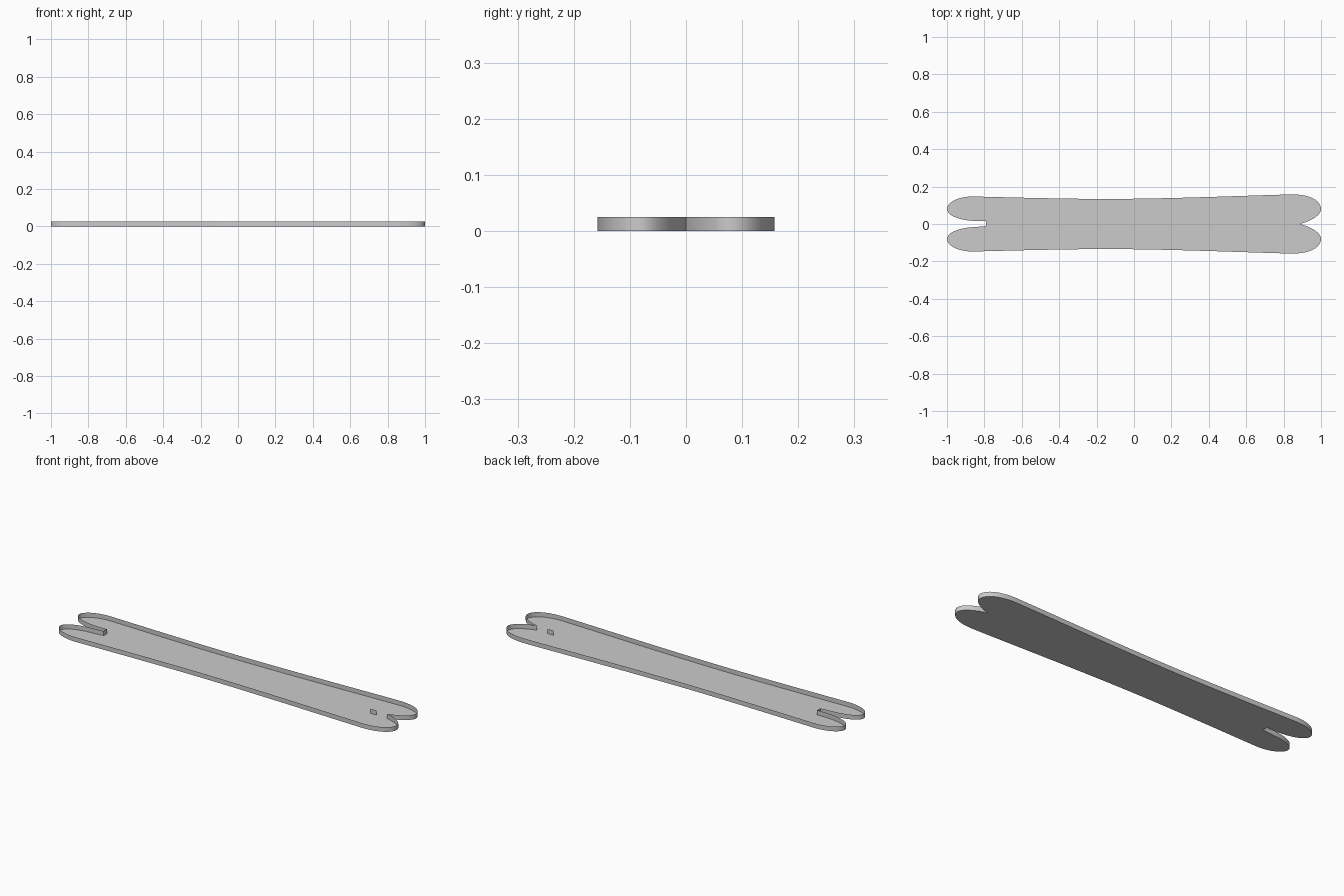
import bpy, bmesh
from mathutils import Vector
from mathutils.geometry import interpolate_bezier

cube = bpy.data.objects.get("Cube")
if cube:
    bpy.data.objects.remove(cube, do_unlink=True)

HEIGHT = 0.025

grey = bpy.data.materials.new("plain grey")
grey.use_nodes = True
colour = (0.6, 0.6, 0.6, 1)
grey.diffuse_color = colour
grey.node_tree.nodes["Principled BSDF"].inputs["Base Color"].default_value = colour


def finish(name, bm):
    mesh = bpy.data.meshes.new(name)
    bm.to_mesh(mesh)
    bm.free()
    obj = bpy.data.objects.new(name, mesh)
    mesh.materials.append(grey)
    bpy.context.collection.objects.link(obj)
    return obj


def raise_walls(bm, edges):
    made = bmesh.ops.extrude_edge_only(bm, edges=edges)["geom"]
    top = [v for v in made if isinstance(v, bmesh.types.BMVert)]
    bmesh.ops.translate(bm, verts=top, vec=(0, 0, HEIGHT))


def half_outline(side, notch):
    """Bezier outline from the left notch round both lobes to the right notch."""
    # each knot: point, handle in, handle out
    knots = [((-0.79, notch), (-0.79, notch), (-0.80, notch)),
             ((-0.845, 0.016), (-0.82, 0.014), (-0.93, 0.018)),
             ((-1, 0.08), (-1, 0.045), (-1, 0.115)),
             ((-0.86, 0.147), (-0.94, 0.148), (-0.76, 0.145)),
             ((-0.15, 0.134), (-0.4, 0.134), (0.2, 0.134)),
             ((0.84, 0.158), (0.65, 0.154), (0.94, 0.160)),
             ((1, 0.08), (1, 0.125), (1, 0.045)),
             ((0.885, 0), (0.94, 0.013), (0.885, 0))]
    points = []
    for (a, _, out), (b, into, _) in zip(knots, knots[1:]):
        corners = [Vector((x, y * side, 0)) for x, y in (a, out, into, b)]
        points += interpolate_bezier(*corners, 17)[:-1]
    return points


# Open tray: flat floor with a thin upright rim
back = half_outline(1, 0.017)
front = half_outline(-1, 0.011)
outline = back + [Vector((0.885, 0, 0))] + front[::-1]
bm = bmesh.new()
floor = bm.faces.new([bm.verts.new(p) for p in outline[::-1]])
floor.normal_update()
if floor.normal.z < 0:
    floor.normal_flip()
raise_walls(bm, list(bm.edges))
bmesh.ops.recalc_face_normals(bm, faces=bm.faces)
tray = finish("tray", bm)

# Small upright tab on the centre line
bm = bmesh.new()
ends = [bm.verts.new((x, 0.002, 0)) for x in (0.785, 0.82)]
raise_walls(bm, [bm.edges.new(ends)])
finish("centre_tab", bm)

# Smooth rim, crisp corners
bpy.ops.object.select_all(action="DESELECT")
tray.select_set(True)
bpy.context.view_layer.objects.active = tray
bpy.ops.object.shade_smooth_by_angle(angle=0.6)
